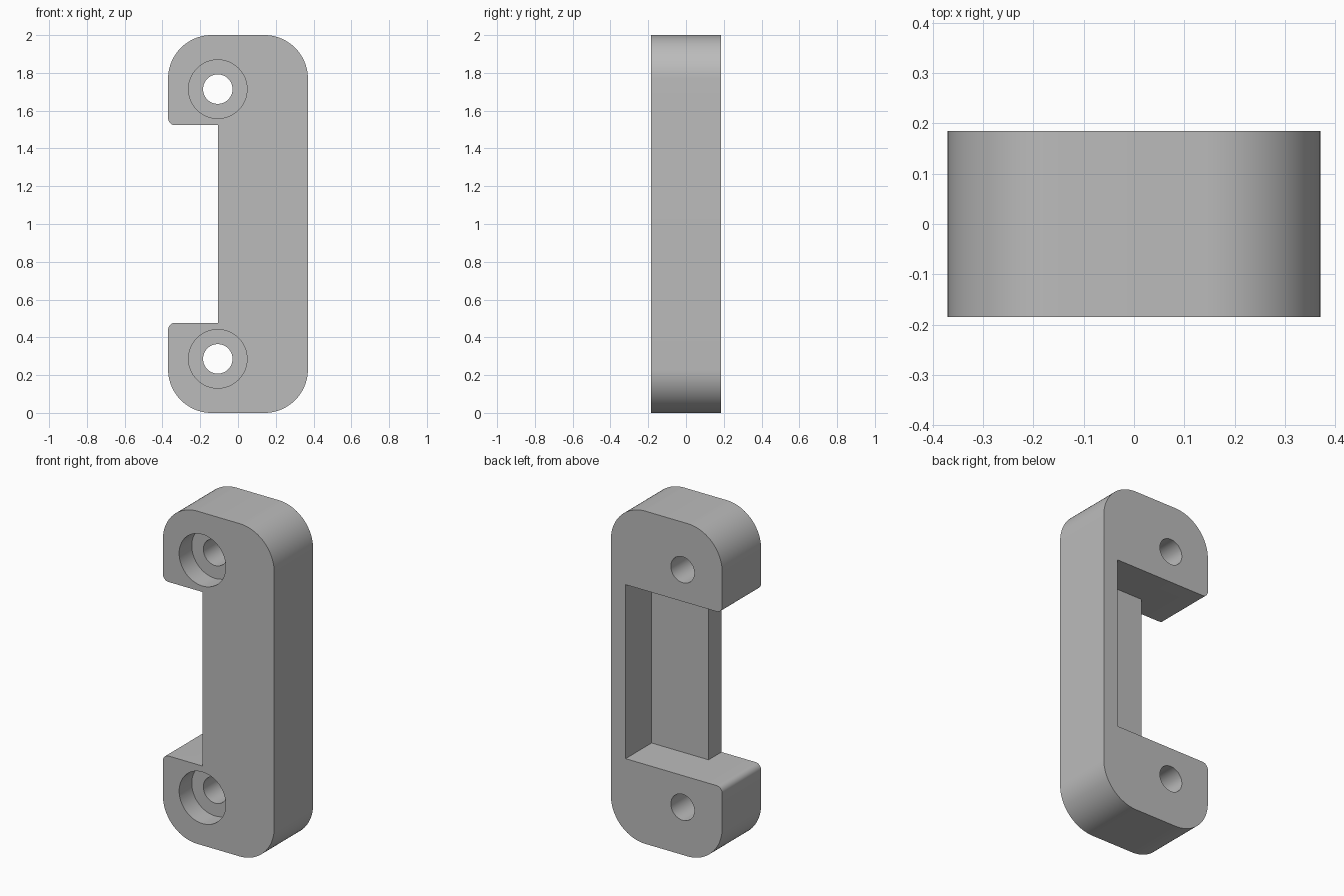
import bpy, bmesh
from math import sin, cos, pi, radians
from mathutils import Vector

if "Cube" in bpy.data.objects:
    bpy.data.objects.remove(bpy.data.objects["Cube"], do_unlink=True)

W, D = 0.37, 0.185            # half width, half depth
LOW, HIGH = 0.477, 1.523      # ends of the grip opening
HOLE_X, HOLE_Z = -0.107, 0.286

grey = bpy.data.materials.new("plain grey")
grey.use_nodes = True
colour = (0.5, 0.5, 0.5, 1)
grey.diffuse_color = colour
grey.node_tree.nodes["Principled BSDF"].inputs["Base Color"].default_value = colour


def prism(name, points, direction):
    """Extrude a closed 3D outline along a direction."""
    bm = bmesh.new()
    face = bm.faces.new([bm.verts.new(p) for p in points])
    ext = bmesh.ops.extrude_face_region(bm, geom=[face])
    moved = [v for v in ext["geom"] if isinstance(v, bmesh.types.BMVert)]
    bmesh.ops.translate(bm, verts=moved, vec=Vector(direction))
    bmesh.ops.recalc_face_normals(bm, faces=bm.faces)
    mesh = bpy.data.meshes.new(name)
    bm.to_mesh(mesh)
    bm.free()
    mesh.materials.append(grey)
    obj = bpy.data.objects.new(name, mesh)
    bpy.context.collection.objects.link(obj)
    return obj


def arc(cx, cz, y, radius, start, sweep, steps):
    angles = [start + sweep * i / steps for i in range(steps + 1)]
    return [(cx + radius * cos(a), y, cz + radius * sin(a)) for a in angles]


def cylinder(name, z, radius, y0, y1):
    ring = arc(HOLE_X, z, y0, radius, 0, 2 * pi, 64)[:-1]
    return prism(name, ring, (0, y1 - y0, 0))


def cut(target, cutter):
    cutter.hide_render = True
    mod = target.modifiers.new("cut", "BOOLEAN")
    mod.operation, mod.solver, mod.object = "DIFFERENCE", "EXACT", cutter
    bpy.context.view_layer.objects.active = target
    bpy.ops.object.modifier_apply(modifier=mod.name)
    bpy.data.objects.remove(cutter, do_unlink=True)


# Rounded block
R = 0.23
outline = []
for i, (sx, sz) in enumerate([(1, 1), (-1, 1), (-1, -1), (1, -1)]):
    outline += arc(sx * (W - R), 1 + sz * (1 - R), -D, R, i * pi / 2, pi / 2, 20)
handle = prism("handle", outline, (0, 2 * D, 0))

# Grip opening: side notch plus the recess behind the front plate
plan = [(-0.6, -0.5), (HOLE_X, -0.5), (HOLE_X, -0.062),
        (0.272, -0.062), (0.272, 0.5), (-0.6, 0.5)]
cut(handle, prism("opening_cutter", [(x, y, LOW) for x, y in plan], (0, 0, HIGH - LOW)))

# Small rounding on the tab corners
bm = bmesh.new()
bm.from_mesh(handle.data)
corners = [e for e in bm.edges if all(
    v.co.x < -W + 0.001 and min(abs(v.co.z - LOW), abs(v.co.z - HIGH)) < 0.001
    for v in e.verts)]
bmesh.ops.bevel(bm, geom=corners, offset=0.037, segments=8, profile=0.5, affect="EDGES")
bm.to_mesh(handle.data)
bm.free()

# Counterbored screw holes
for z in (HOLE_Z, 2 - HOLE_Z):
    cut(handle, cylinder("counterbore_cutter", z, 0.155, -0.5, -D + 0.12))
    cut(handle, cylinder("hole_cutter", z, 0.078, -0.5, 0.5))

bpy.ops.object.select_all(action="DESELECT")
handle.select_set(True)
bpy.context.view_layer.objects.active = handle
bpy.ops.object.shade_smooth_by_angle(angle=radians(30))
